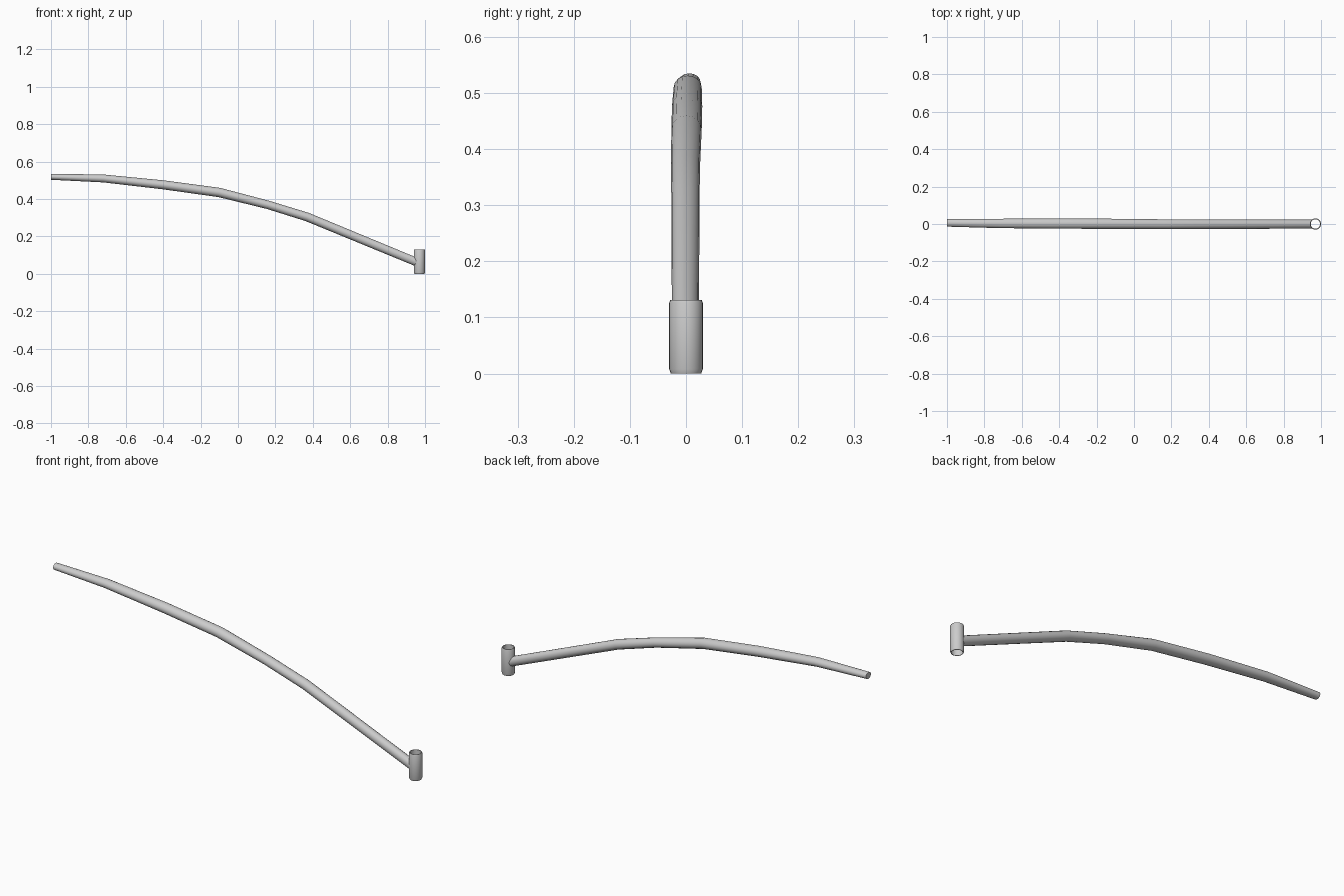
import bpy, bmesh, math
from mathutils import Vector

if "Cube" in bpy.data.objects:
    bpy.data.objects.remove(bpy.data.objects["Cube"])

SLEEVE_X = 0.97


def make_object(name, bm):
    bmesh.ops.recalc_face_normals(bm, faces=bm.faces)
    mesh = bpy.data.meshes.new(name)
    bm.to_mesh(mesh)
    bm.free()
    ob = bpy.data.objects.new(name, mesh)
    bpy.context.collection.objects.link(ob)
    bpy.ops.object.select_all(action='DESELECT')
    ob.select_set(True)
    bpy.context.view_layer.objects.active = ob
    bpy.ops.object.shade_smooth_by_angle(angle=math.radians(35))
    return ob


def bridge(bm, a, b):
    n = len(a)
    for i in range(n):
        j = (i + 1) % n
        bm.faces.new((a[i], a[j], b[j], b[i]))


# Curved tapering tube: x, y, z, half width, half height
stations = [
    (-1.00, 0.006, 0.519, 0.020, 0.016),
    (-0.72, 0.003, 0.510, 0.025, 0.021),
    (-0.40, 0.002, 0.476, 0.027, 0.024),
    (-0.10, 0.001, 0.435, 0.027, 0.025),
    (0.16, -0.001, 0.369, 0.026, 0.0225),
    (0.37, -0.001, 0.304, 0.025, 0.0235),
    (0.94, -0.001, 0.069, 0.024, 0.0225),
]
SIDES = 16
centres = [Vector(s[:3]) for s in stations]
bm = bmesh.new()
rings = []
for k, (x, y, z, w, h) in enumerate(stations):
    before = centres[k] - centres[max(k - 1, 0)]
    after = centres[min(k + 1, len(centres) - 1)] - centres[k]
    t = (before.normalized() + after.normalized()).normalized()
    up = Vector((-t.z, 0, t.x)).normalized()
    ring = []
    for i in range(SIDES):
        a = 2 * math.pi * i / SIDES
        p = centres[k] + Vector((0, w * math.cos(a), 0)) + up * (h * math.sin(a))
        if k == 0:
            p.x = -1.0
        # Last ring is coped to sit inside the sleeve wall
        if k == len(stations) - 1:
            new_x = SLEEVE_X - math.sqrt(0.0275 ** 2 - p.y ** 2)
            p.z += (new_x - p.x) * t.z / t.x
            p.x = new_x
        ring.append(bm.verts.new(p))
    rings.append(ring)
for a, b in zip(rings, rings[1:]):
    bridge(bm, a, b)
bm.faces.new(rings[0])
make_object("curved_tube", bm)

# Open vertical sleeve with bevelled rims: closed radius / height profile
profile = [(0.025, 0.0), (0.027, 0.0), (0.030, 0.008), (0.030, 0.126),
           (0.028, 0.131), (0.025, 0.131)]
N = 24
bm = bmesh.new()
loops = [[bm.verts.new((SLEEVE_X + r * math.cos(2 * math.pi * i / N),
                        r * math.sin(2 * math.pi * i / N), z))
          for i in range(N)] for r, z in profile]
for k in range(len(loops)):
    bridge(bm, loops[k], loops[(k + 1) % len(loops)])
make_object("end_sleeve", bm)
